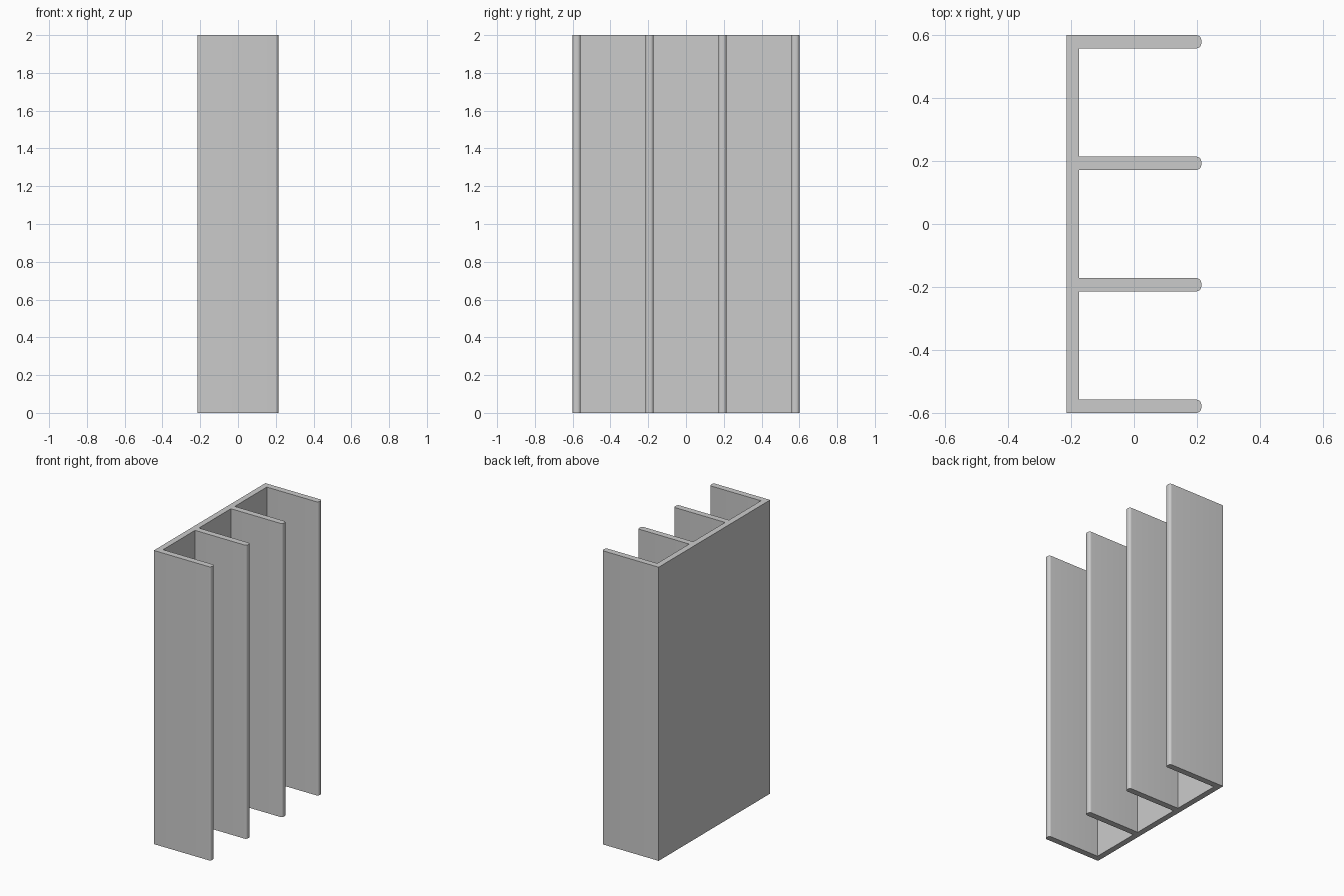
import bpy
import bmesh
import math

cube = bpy.data.objects.get("Cube")
if cube:
    bpy.data.objects.remove(cube, do_unlink=True)

HEIGHT = 2.0
HALF_WIDTH = 0.6
BACK, PLATE_FRONT, TIP = -0.214, -0.174, 0.214
THICK = 0.042
ROUND = 0.016
FINS = 4
ARC_STEPS = 5

grey = bpy.data.materials.new("plain_grey")
grey.use_nodes = True
colour = (0.6, 0.6, 0.6, 1.0)
grey.diffuse_color = colour
grey.node_tree.nodes["Principled BSDF"].inputs["Base Color"].default_value = colour


def arc(cx, cy, start):
    """Quarter circle for one rounded corner of a fin tip."""
    for i in range(ARC_STEPS + 1):
        a = math.radians(start + 90 * i / ARC_STEPS)
        yield (cx + ROUND * math.cos(a), cy + ROUND * math.sin(a))


def fin_outline(y):
    """Outline of one fin, from its low-y root round the tip to its high-y root."""
    low, high = y - THICK / 2, y + THICK / 2
    return [(PLATE_FRONT, low),
            *arc(TIP - ROUND, low + ROUND, -90),
            *arc(TIP - ROUND, high - ROUND, 0),
            (PLATE_FRONT, high)]


# Comb-shaped cross-section: back plate with evenly spaced fins
first = -HALF_WIDTH + THICK / 2
spacing = -2 * first / (FINS - 1)
profile = []
for i in range(FINS):
    profile += fin_outline(first + spacing * i)
# The outer fins run flush into the back corners of the plate
profile[0] = (BACK, -HALF_WIDTH)
profile[-1] = (BACK, HALF_WIDTH)

# Extrude the cross-section to full height
bm = bmesh.new()
base = bm.faces.new([bm.verts.new((x, y, 0)) for x, y in profile])
top = bmesh.ops.extrude_face_region(bm, geom=[base], use_keep_orig=True)["geom"]
bmesh.ops.translate(bm, vec=(0, 0, HEIGHT),
                    verts=[g for g in top if isinstance(g, bmesh.types.BMVert)])
bmesh.ops.recalc_face_normals(bm, faces=bm.faces)
mesh = bpy.data.meshes.new("finned_panel")
bm.to_mesh(mesh)
bm.free()
mesh.materials.append(grey)

panel = bpy.data.objects.new("finned_panel", mesh)
bpy.context.collection.objects.link(panel)

# Smooth the rounded fin tips, keep the other edges crisp
bpy.ops.object.select_all(action="DESELECT")
panel.select_set(True)
bpy.context.view_layer.objects.active = panel
bpy.ops.object.shade_smooth_by_angle(angle=math.radians(30))
